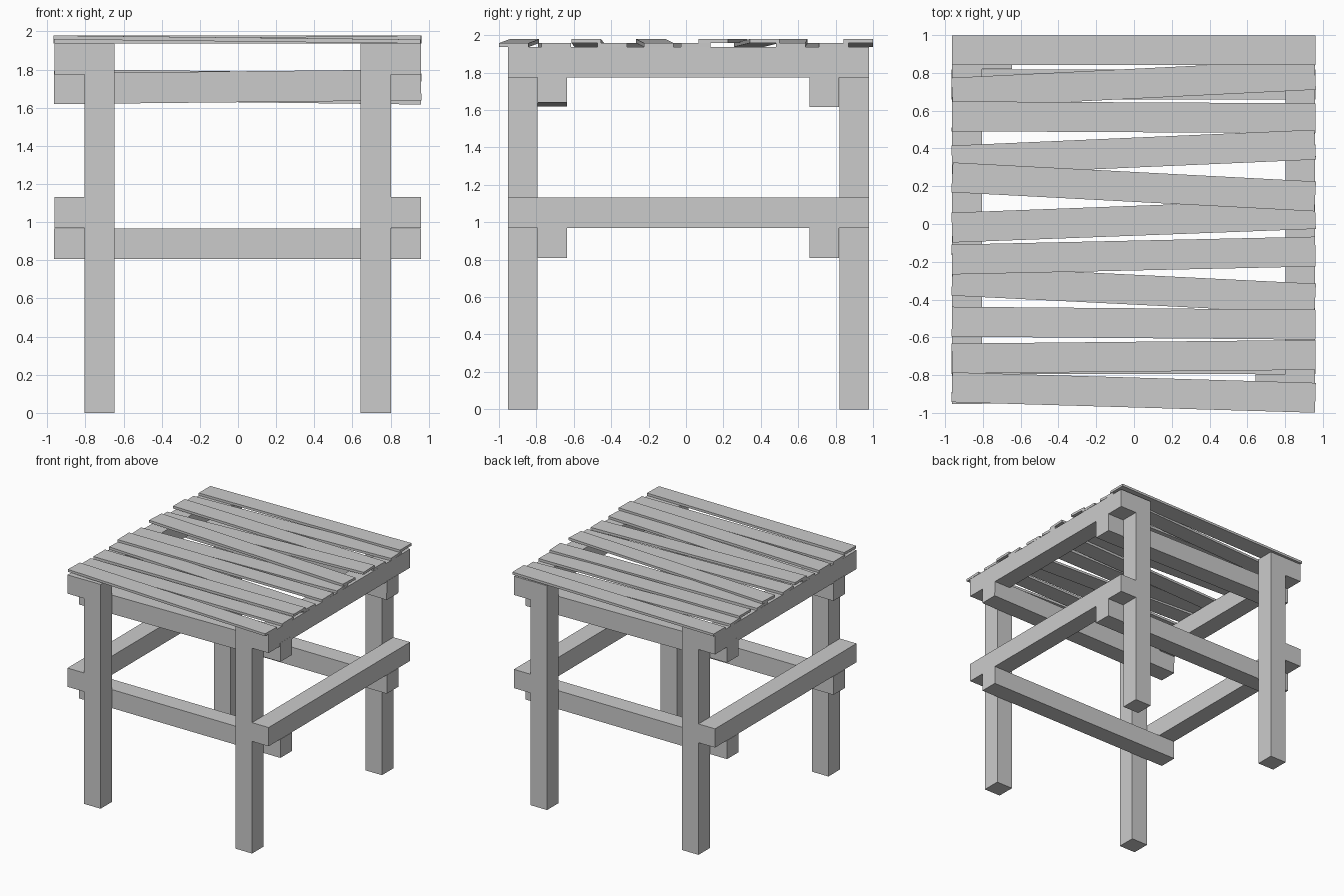
import bpy
import math
from mathutils import Euler, Matrix, Vector

if "Cube" in bpy.data.objects:
    bpy.data.objects.remove(bpy.data.objects["Cube"], do_unlink=True)

# One plain grey for the whole table
grey = bpy.data.materials.new("plain_grey")
grey.use_nodes = True
colour = (0.6, 0.6, 0.6, 1)
grey.diffuse_color = colour
grey.node_tree.nodes["Principled BSDF"].inputs["Base Color"].default_value = colour


def box(name, centre, size, rotation=(0, 0, 0)):
    bpy.ops.mesh.primitive_cube_add(size=1, location=centre, rotation=rotation)
    obj = bpy.context.object
    obj.name = name
    obj.scale = size
    obj.data.materials.append(grey)
    return obj


def beam(name, left, right, width, height):
    """Plank running along x between two (y, z) end centres."""
    dy, dz = right[0] - left[0], right[1] - left[1]
    centre = (MID_X, (left[0] + right[0]) / 2, (left[1] + right[1]) / 2)
    turn = (0, -math.atan2(dz, LENGTH), math.atan2(dy, LENGTH))
    return box(name, centre, (LENGTH, width, height), turn)


MID_X = -0.002
LENGTH = 1.925
BEAM = 0.158
TOP = 1.937
MID_Y = 0.0135

# Legs and side rails
for side, sx in (("left", 1), ("right", -1)):
    for end, sy in (("front", -1), ("back", 1)):
        box(f"{end}_{side}_leg", (MID_X + sx * 0.724, MID_Y + sy * 0.886, TOP / 2),
            (BEAM, BEAM, TOP))
    for level, z in (("upper", 1.855), ("lower", 1.05)):
        box(f"{level}_{side}_rail", (MID_X + sx * 0.882, MID_Y, z),
            (BEAM, 1.931, 0.162))

# Cross rails, the upper pair slightly tilted in opposite directions
for end, y, tilt in (("front", -0.714, 0.01), ("back", 0.738, -0.012)):
    beam(f"lower_{end}_cross_rail", (y, 0.888), (y, 0.888), BEAM, 0.16)
    beam(f"upper_{end}_cross_rail", (y, 1.71 - tilt), (y, 1.71 + tilt), BEAM, 0.162)

# Loose top slats: y at the right end, y at the left end, and layer at each end
THICK = 0.021
slats = [
    (0.92, 0.92, 0, 1),
    (0.695, 0.79, 0, 0),
    (0.57, 0.56, 1, 0),
    (0.336, 0.42, 0, 1),
    (0.247, 0.146, 1, 1),
    (-0.019, 0.053, 0, 0),
    (-0.188, -0.146, 1, 0),
    (-0.30, -0.395, 0, 0),
    (-0.517, -0.533, 0, 1),
    (-0.712, -0.693, 0, 0),
    (-0.864, -0.92, 1, 0),
]
for y0, y1, up0, up1 in slats:
    base = TOP + THICK / 2
    beam("top_slat", (y0, base + up0 * THICK), (y1, base + up1 * THICK), BEAM, THICK)
